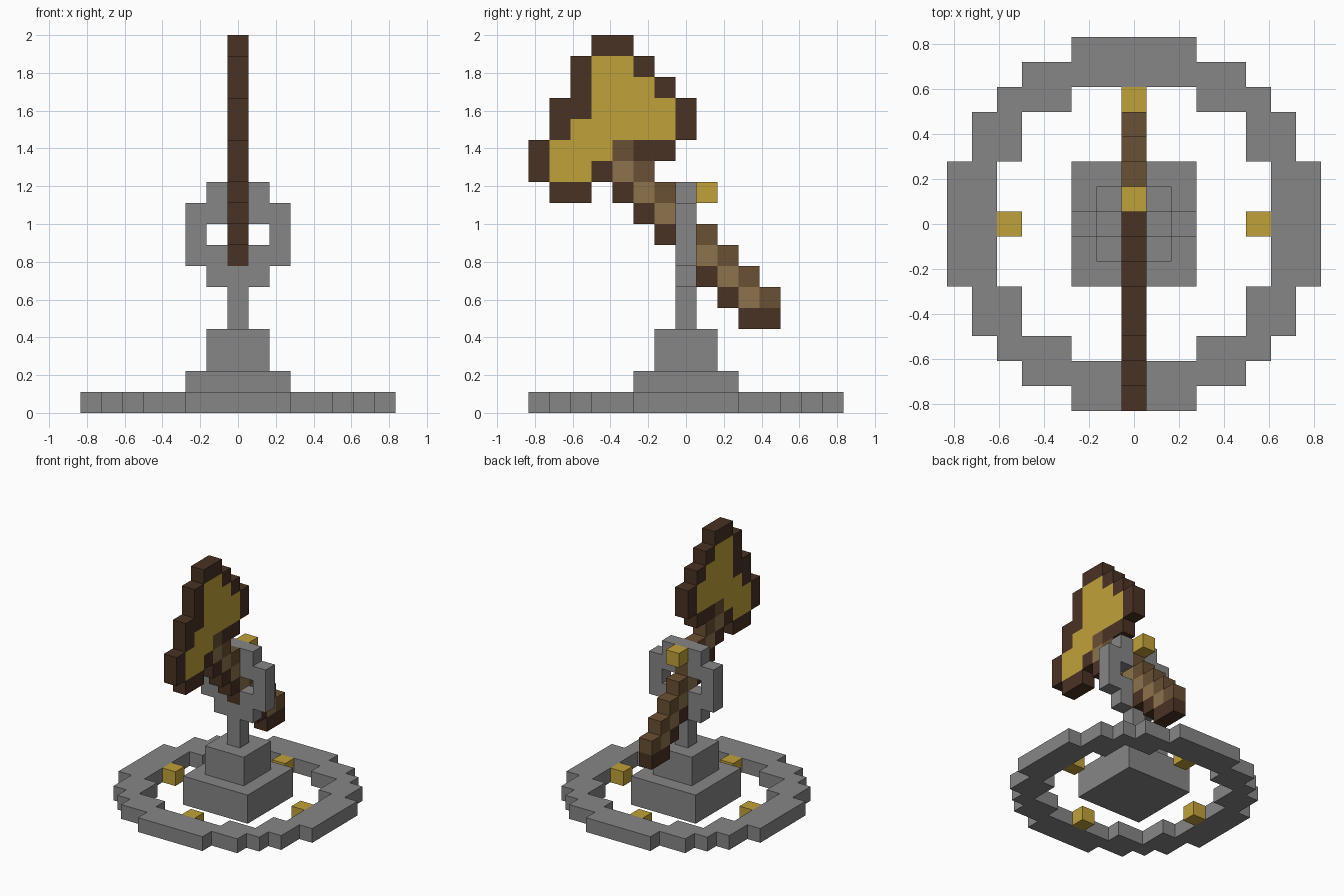
import bpy
import bmesh
from math import radians
from mathutils import Vector

if "Cube" in bpy.data.objects:
    bpy.data.objects.remove(bpy.data.objects["Cube"], do_unlink=True)

U = 2 / 18  # edge length of one block


def material(name, rgb):
    """Flat material from an 8-bit display colour."""
    lin = [((c / 255 + 0.055) / 1.055) ** 2.4 for c in rgb]
    mat = bpy.data.materials.new(name)
    mat.use_nodes = True
    mat.diffuse_color = (*lin, 1)
    mat.node_tree.nodes["Principled BSDF"].inputs["Base Color"].default_value = (*lin, 1)
    return mat


STONE = material("stone grey", (134, 134, 134))
GOLD = material("gold", (192, 161, 58))
DARK = material("dark wood", (74, 50, 35))
MID = material("medium wood", (106, 80, 51))
LIGHT = material("light wood", (140, 115, 76))


def finish(name, bm, mats):
    mesh = bpy.data.meshes.new(name)
    bm.to_mesh(mesh)
    bm.free()
    for mat in mats:
        mesh.materials.append(mat)
    obj = bpy.data.objects.new(name, mesh)
    bpy.context.collection.objects.link(obj)
    return obj


def blocks(name, cells):
    """Outer skin of a set of unit blocks; cells maps (x, y, z) to a material."""
    mats = list(dict.fromkeys(cells.values()))
    bm = bmesh.new()
    for cell, mat in cells.items():
        centre = Vector(cell) + Vector((0, 0, 0.5))
        for axis in range(3):
            for sign in (-1, 1):
                n = Vector((0, 0, 0))
                n[axis] = sign
                if tuple(int(c + d) for c, d in zip(cell, n)) in cells:
                    continue
                a = Vector((n.y, n.z, n.x))
                b = n.cross(a)
                corners = [a + b, b - a, -a - b, a - b]
                face = bm.faces.new([bm.verts.new((centre + (n + c) / 2) * U) for c in corners])
                face.material_index = mats.index(mat)
    bmesh.ops.remove_doubles(bm, verts=bm.verts, dist=0.001)
    # Merge flush faces of one colour
    bmesh.ops.dissolve_limit(bm, angle_limit=radians(1), verts=bm.verts,
                             edges=bm.edges, delimit={'MATERIAL'})
    return finish(name, bm, mats)


def box(name, centre, size, mat):
    """Box in block units, standing on the z of its centre point."""
    bm = bmesh.new()
    bmesh.ops.create_cube(bm, size=1)
    for v in bm.verts:
        v.co = Vector([(c + p * s) * U for c, p, s in
                       zip(centre, v.co + Vector((0, 0, 0.5)), size)])
    return finish(name, bm, [mat])


# Ground ring: one quarter drawn outward from the centre, mirrored both ways
quarter = ["......##", "......##", "......##", ".....##.",
           ".....##.", "...###..", "#####...", "###....."]
blocks("ground_ring", {(sx * x, sy * y, 0): STONE
                       for y, row in enumerate(quarter)
                       for x, c in enumerate(row) if c == "#"
                       for sx in (-1, 1) for sy in (-1, 1)})

# Gold studs inside the ring
for side, x, y in (("left", 5, 0), ("right", -5, 0), ("front", 0, -5), ("back", 0, 5)):
    box("ring_stud_" + side, (x, y, 0), (1, 1, 1), GOLD)

# Stepped pedestal
box("pedestal_base", (0, 0, 0), (5, 5, 2), STONE)
box("pedestal_step", (0, 0, 2), (3, 3, 2), STONE)

# Post with the open holder, seen from the front, top row first
holder = [".###.", "##.##", "#...#", "##.##", ".###.", "..#..", "..#.."]
blocks("post_and_holder", {(x - 2, 0, 10 - r): STONE
                           for r, row in enumerate(holder)
                           for x, c in enumerate(row) if c == "#"})
box("holder_stud", (0, 1, 10), (1, 1, 1), GOLD)

# Axe in profile, front to back, top row first
axe = ["...DD",
       "..DGGD",
       "..DGGGD",
       ".DDGGGGD",
       ".DGGGGGD",
       "DGGGMDD",
       "DGGDLM",
       ".DD.DLM",
       ".....DLM",
       "......DLM",
       ".......DLM",
       "........DLM",
       ".........DLM",
       "..........DD"]
wood = {"D": DARK, "G": GOLD, "L": LIGHT, "M": MID}
blocks("axe", {(0, y - 7, 17 - r): wood[c]
               for r, row in enumerate(axe)
               for y, c in enumerate(row) if c != "."})
